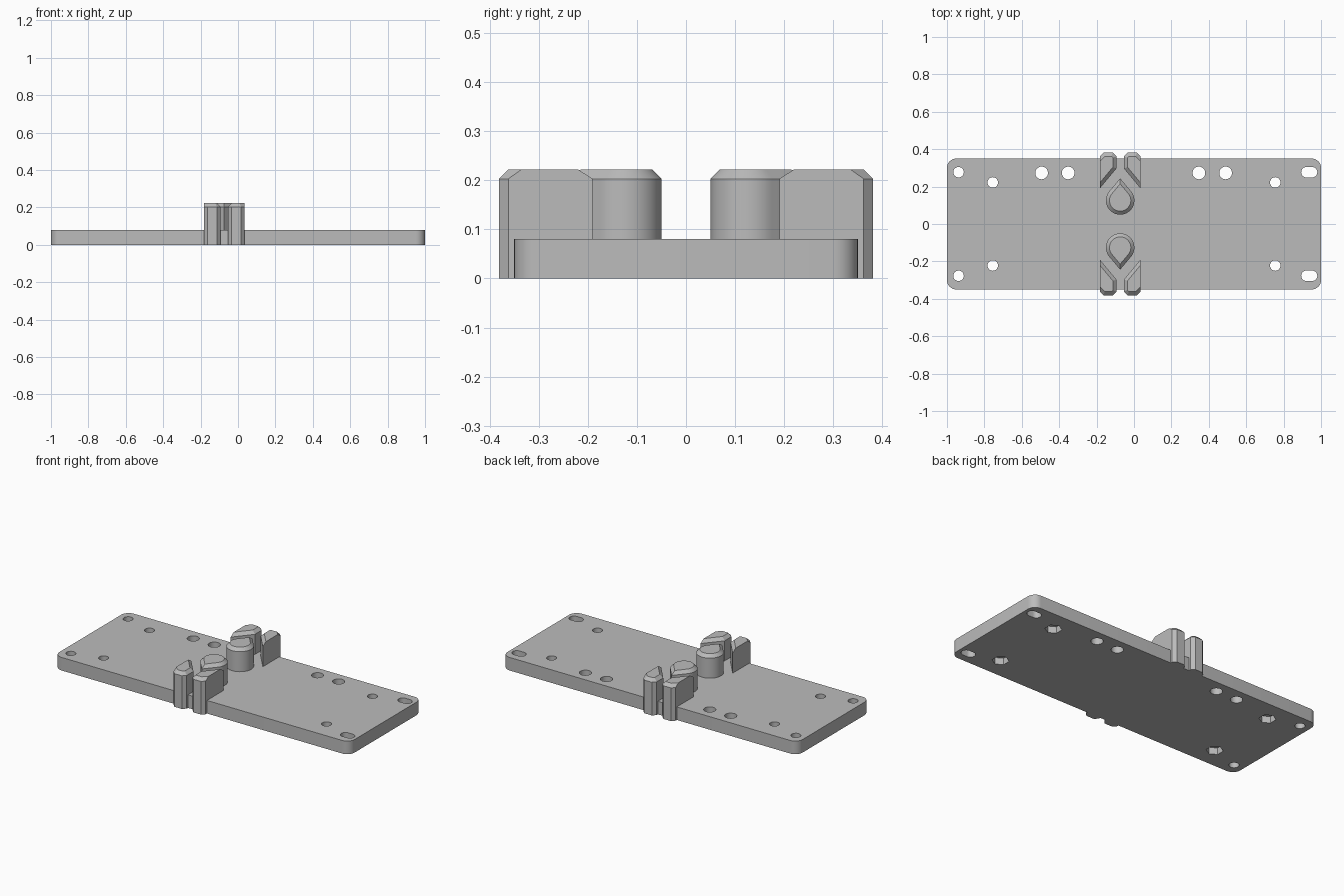
import bpy, bmesh
from math import sin, cos, pi, asin, radians
from mathutils import Vector

old = bpy.data.objects.get("Cube")
if old:
    bpy.data.objects.remove(old, do_unlink=True)

grey = bpy.data.materials.new("plain grey")
grey.use_nodes = True
colour = (0.5, 0.5, 0.5, 1)
grey.diffuse_color = colour
grey.node_tree.nodes["Principled BSDF"].inputs["Base Color"].default_value = colour


def arc(cx, cy, r, a0, a1, n):
    return [(cx + r * cos(a0 + (a1 - a0) * i / n), cy + r * sin(a0 + (a1 - a0) * i / n))
            for i in range(n + 1)]


def circle(cx, cy, r, n=32, turn=0):
    return arc(cx, cy, r, turn, turn + 2 * pi, n)[:-1]


def inset(loop, amounts):
    """Move each edge of an anticlockwise loop inwards by its own amount."""
    pts = [Vector(p) for p in loop]
    result = []
    for i, p in enumerate(pts):
        d1 = (p - pts[i - 1]).normalized()
        d2 = (pts[(i + 1) % len(pts)] - p).normalized()
        n1, n2 = Vector((-d1.y, d1.x)), Vector((-d2.y, d2.x))
        a, b = amounts[i - 1], amounts[i]
        det = n1.x * n2.y - n1.y * n2.x
        if abs(det) < 1e-4:
            result.append(p + n1 * a)
        else:
            result.append(p + Vector((a * n2.y - b * n1.y, b * n1.x - a * n2.x)) / det)
    return result


def prism(bm, loop, z0, z1, chamfer=None):
    """Extrude a loop, with optional chamfer widths per edge at the top."""
    levels = [(loop, z0), (loop, z1)]
    if chamfer:
        c = max(chamfer)
        levels = [(loop, z0), (loop, z1 - c), (inset(loop, chamfer), z1)]
    rings = [[bm.verts.new((p[0], p[1], z)) for p in pts] for pts, z in levels]
    n = len(loop)
    for low, high in zip(rings, rings[1:]):
        for i in range(n):
            j = (i + 1) % n
            bm.faces.new((low[i], low[j], high[j], high[i]))
    bm.faces.new(rings[0][::-1])
    bm.faces.new(rings[-1])


def make(name, bm, location=(0, 0, 0)):
    mesh = bpy.data.meshes.new(name)
    bm.normal_update()
    bm.to_mesh(mesh)
    bm.free()
    mesh.materials.append(grey)
    obj = bpy.data.objects.new(name, mesh)
    obj.location = location
    bpy.context.collection.objects.link(obj)
    return obj


def activate(obj):
    bpy.ops.object.select_all(action='DESELECT')
    obj.select_set(True)
    bpy.context.view_layer.objects.active = obj


def cut(target, loops, z0, z1):
    bm = bmesh.new()
    for loop in loops:
        prism(bm, loop, z0, z1)
    cutter = make("cutter", bm)
    cutter.hide_render = True
    mod = target.modifiers.new("holes", 'BOOLEAN')
    mod.operation, mod.solver, mod.object = 'DIFFERENCE', 'EXACT', cutter
    activate(target)
    bpy.ops.object.modifier_apply(modifier=mod.name)
    bpy.data.objects.remove(cutter, do_unlink=True)


def mirrored(obj, x, y):
    mod = obj.modifiers.new("mirror", 'MIRROR')
    mod.use_axis = (x, y, False)
    mod.use_mirror_merge = False


def smooth(obj):
    activate(obj)
    bpy.ops.object.shade_smooth_by_angle(angle=radians(30))


# Base plate with rounded corners
thick, half_y, r = 0.08, 0.35, 0.05
outline = []
for k, (sx, sy) in enumerate([(1, 1), (-1, 1), (-1, -1), (1, -1)]):
    outline += arc(sx * (1 - r), sy * (half_y - r), r, k * pi / 2, (k + 1) * pi / 2, 8)
bm = bmesh.new()
prism(bm, outline, 0, thick)
plate = make("base_plate", bm)

# Corner holes and slots, bolt holes, and the row of larger holes at the back
hole = 0.028
bolts = [(sx * 0.755, sy * 0.222) for sx in (-1, 1) for sy in (-1, 1)]
loops = [circle(x, y, hole) for x, y in bolts]
for y in (-0.277, 0.277):
    loops.append(circle(-0.938, y, hole))
    loops.append(arc(0.952, y, hole, -pi / 2, pi / 2, 16) + arc(0.922, y, hole, pi / 2, 1.5 * pi, 16))
loops += [circle(x, 0.273, 0.034) for x in (-0.494, -0.352, 0.347, 0.49)]
cut(plate, loops, -0.1, 0.2)

# Hexagonal nut pockets in the underside
cut(plate, [circle(x, y, 0.047, 6, pi / 6) for x, y in bolts], -0.1, 0.04)
smooth(plate)

# Teardrop posts, pointed outwards
centre_x, top, c = -0.074, 0.222, 0.019
rad, tip, post_y = 0.076, 0.118, 0.126
lean = asin(rad / tip)
post = arc(0, post_y, rad, pi - lean, 2 * pi + lean, 40) + [(0, post_y + tip)]
bm = bmesh.new()
prism(bm, post, thick - 0.01, top, [c] * len(post))
posts = make("teardrop_posts", bm, (centre_x, 0, 0))
mirrored(posts, False, True)
smooth(posts)

# Guide blocks beside each point, sloped to follow the teardrop
inner, outer, end = 0.02, 0.109, 0.381
block = [(outer, 0.19), (outer, end - c), (outer - c, end),
         (inner + c, end), (inner, end - c), (inner, 0.297)]
bm = bmesh.new()
prism(bm, block, 0, top, [0, c, c, c, c, c])
blocks = make("guide_blocks", bm, (centre_x, 0, 0))
mirrored(blocks, True, True)
